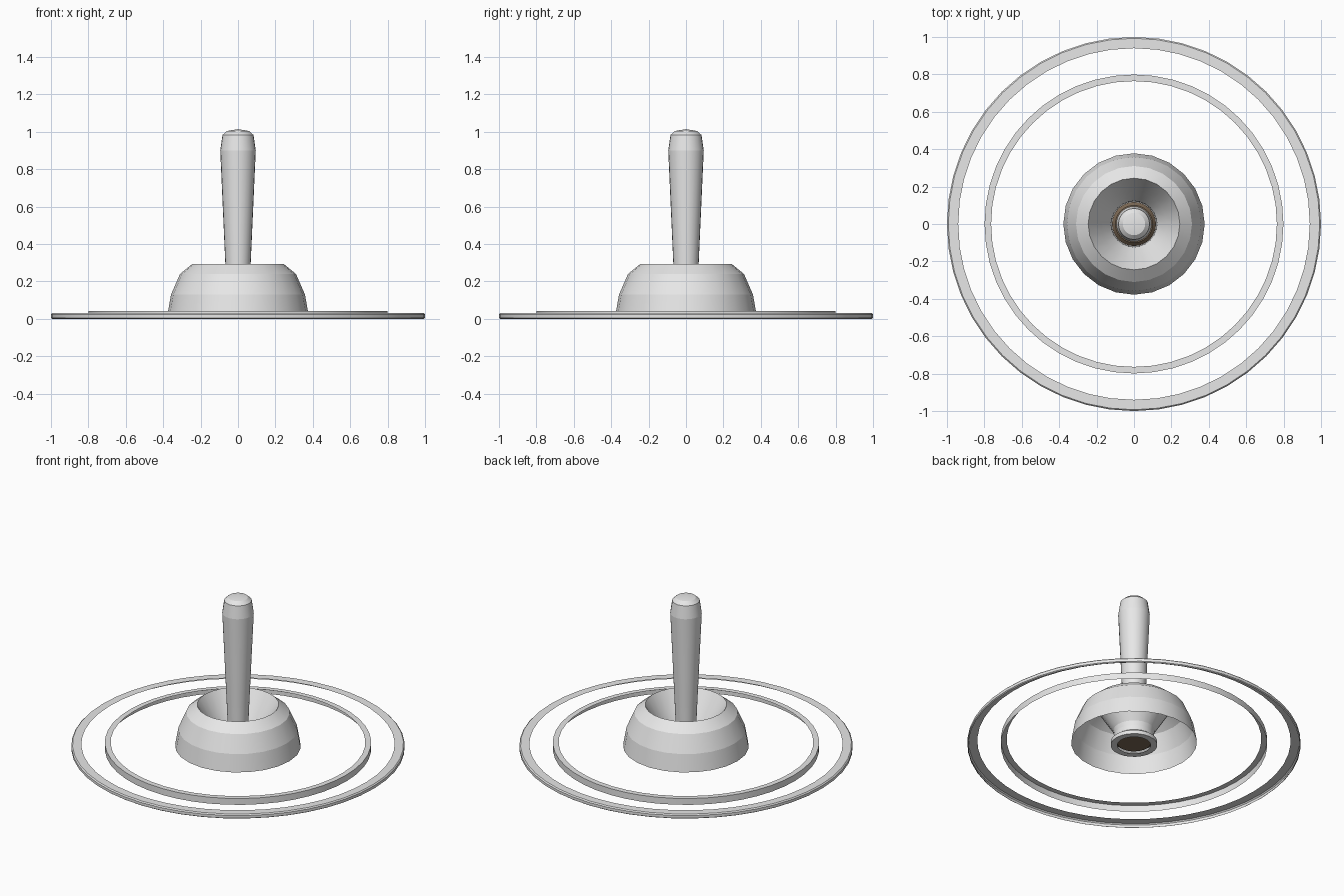
import bpy, bmesh, math

cube = bpy.data.objects.get("Cube")
if cube:
    bpy.data.objects.remove(cube)


def material(name, colour):
    mat = bpy.data.materials.new(name)
    mat.use_nodes = True
    mat.diffuse_color = colour
    mat.node_tree.nodes["Principled BSDF"].inputs["Base Color"].default_value = colour
    return mat


grey = material("light_grey", (0.8, 0.8, 0.8, 1))
brown = material("dark_brown", (0.2, 0.14, 0.09, 1))


def lathe(name, profile, sides, mat=grey):
    """Spin a (radius, height) profile about z, smooth around and crisp between bands."""
    bm = bmesh.new()
    verts = [bm.verts.new((r, 0, z)) for r, z in profile]
    edges = [bm.edges.new(pair) for pair in zip(verts, verts[1:])]
    bmesh.ops.spin(bm, geom=verts + edges, cent=(0, 0, 0), axis=(0, 0, 1),
                   angle=math.tau, steps=sides, use_merge=True)
    bmesh.ops.remove_doubles(bm, verts=bm.verts, dist=0.0005)
    bmesh.ops.recalc_face_normals(bm, faces=bm.faces)
    # The widest face must look outward
    widest = max(bm.faces, key=lambda f: f.calc_center_median().xy.length)
    if widest.normal.dot(widest.calc_center_median()) < 0:
        bmesh.ops.reverse_faces(bm, faces=bm.faces)
    for face in bm.faces:
        face.smooth = True
    for edge in bm.edges:
        a, b = (v.co for v in edge.verts)
        edge.smooth = abs(a.z - b.z) > 0.0005 or abs(a.length - b.length) > 0.001
    mesh = bpy.data.meshes.new(name)
    bm.to_mesh(mesh)
    bm.free()
    mesh.materials.append(mat)
    obj = bpy.data.objects.new(name, mesh)
    bpy.context.collection.objects.link(obj)


# Thin base rings, open underneath
lathe("outer_ring", [(0.993, 0), (1, 0.005), (1, 0.023), (0.993, 0.03), (0.94, 0.03)], 48)
lathe("inner_ring", [(0.799, 0), (0.799, 0.042), (0.764, 0.042)], 48)

# Domed housing that folds inward into a funnel and ends in a small collar
lathe("housing", [(0.378, 0.018), (0.358, 0.13), (0.31, 0.24), (0.245, 0.293),
                  (0.175, 0.18), (0.125, 0.1), (0.12, 0.07)], 24)
lathe("collar", [(0.1, 0.0), (0.14, 0.0), (0.14, 0.025), (0.12, 0.04), (0.12, 0.07)], 24)

# Dark pivot that fills the collar around the lever
lathe("pivot", [(0, 0.015), (0.1, 0.015), (0.118, 0.03), (0.118, 0.05), (0.1, 0.07), (0, 0.08)],
      24, brown)

# Tapered lever with a rounded tip
lathe("lever", [(0.058, 0.05), (0.068, 0.3), (0.095, 0.9), (0.083, 0.983),
                (0.06, 1.004), (0, 1.014)], 24)
